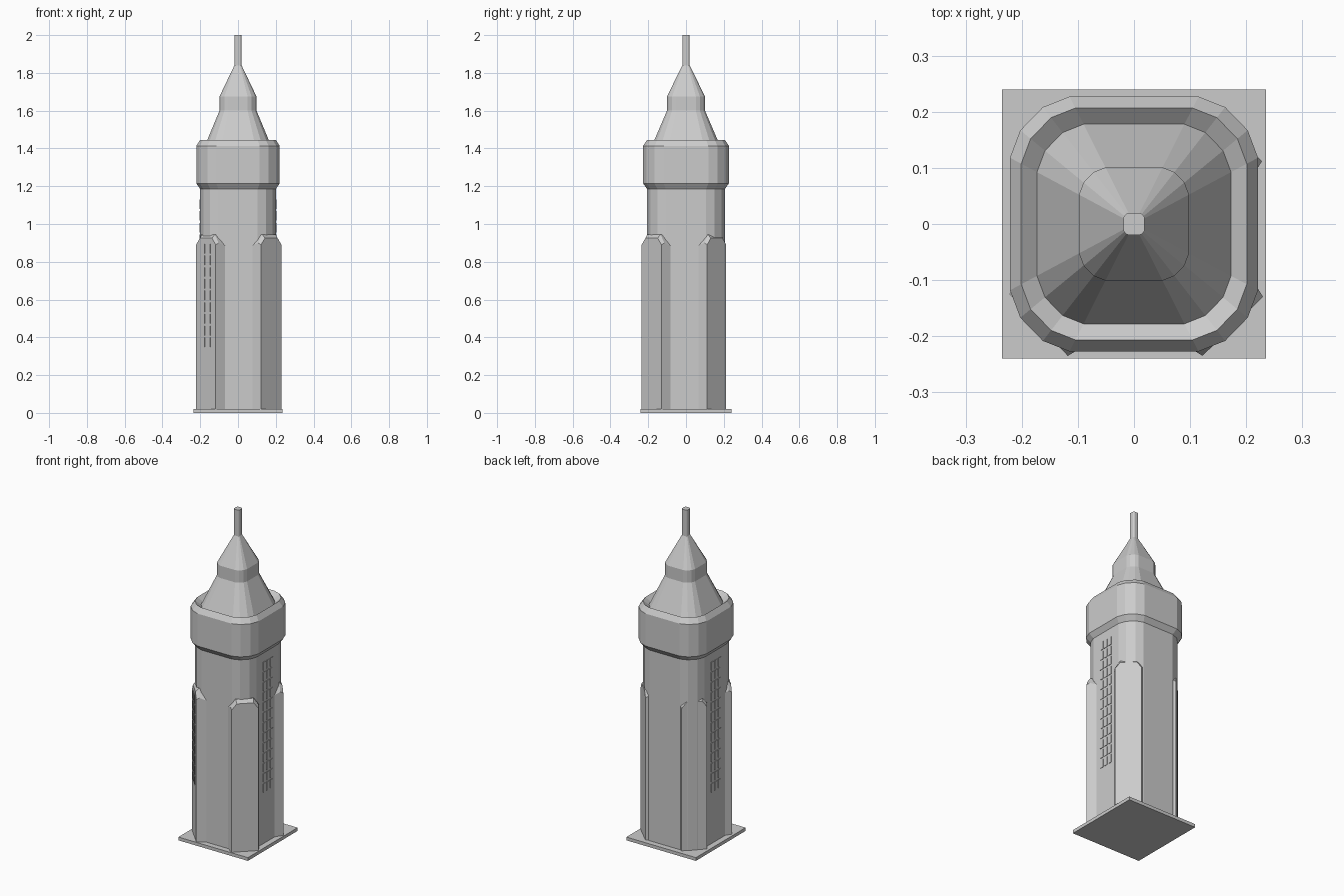
import bpy, bmesh
from mathutils import Vector, Matrix

if "Cube" in bpy.data.objects:
    bpy.data.objects.remove(bpy.data.objects["Cube"])

# One quarter of the chamfered-square section, as fractions of the half width
QUARTER = [(1, .52), (.917, .735), (.735, .917), (.52, 1)]
Y_RATIO = 1.028


def mesh_object(name, bm):
    bmesh.ops.recalc_face_normals(bm, faces=bm.faces[:])
    me = bpy.data.meshes.new(name)
    bm.to_mesh(me)
    bm.free()
    ob = bpy.data.objects.new(name, me)
    bpy.context.collection.objects.link(ob)
    return ob


def skin(bm, loops):
    rings = [[bm.verts.new(p) for p in loop] for loop in loops]
    for a, b in zip(rings, rings[1:]):
        n = len(a)
        for i in range(n):
            bm.faces.new((a[i], a[(i + 1) % n], b[(i + 1) % n], b[i]))
    bm.faces.new(rings[0][::-1])
    bm.faces.new(rings[-1])


def section(r, z):
    pts = []
    for sx, sy, q in ((1, 1, QUARTER), (-1, 1, QUARTER[::-1]),
                      (-1, -1, QUARTER), (1, -1, QUARTER[::-1])):
        pts += [(sx * x * r, sy * y * r * Y_RATIO, z) for x, y in q]
    return pts


def tower_part(name, profile):
    bm = bmesh.new()
    skin(bm, [section(r, z) for r, z in profile])
    return mesh_object(name, bm)


def face_frame(p, q):
    """Matrix with x along p to q, y pointing outward, z up, origin midway."""
    p, q = Vector((*p, 0)), Vector((*q, 0))
    u = (q - p).normalized()
    mid = (p + q) / 2
    out = Vector((-u.y, u.x, 0))
    if out.dot(mid) < 0:
        out = -out
    up = Vector((0, 0, 1))
    m = Matrix((u, out, up)).transposed().to_4x4()
    m.translation = mid
    return m, (q - p).length / 2


def buttress(name, p, q):
    m, w = face_frame(p, q)
    loops = []
    # front face, bevelled rim, then the flared back buried in the shaft
    for depth, flare, shoulder, top in ((0, 0, .89, .925),
                                        (.018, .004, .90, .945),
                                        (.10, .022, .865, .935)):
        h = w + flare
        prof = [(-h, .02), (h, .02), (h, shoulder), (h * .62, top),
                (-h * .62, top), (-h, shoulder)]
        loops.append([m @ Vector((u, -depth, z)) for u, z in prof])
    bm = bmesh.new()
    skin(bm, loops)
    return mesh_object(name, bm)


def windows(name, p, q, cols, rows, z0, pitch_u, pitch_z, size):
    m, _ = face_frame(p, q)
    bm = bmesh.new()
    for c in range(cols):
        for r in range(rows):
            pos = Vector(((c - (cols - 1) / 2) * pitch_u, 0,
                          z0 + (r + .5) * pitch_z))
            mat = m @ Matrix.Translation(pos) @ Matrix.Diagonal(
                (size[0], .006, size[1], 1))
            bmesh.ops.create_cube(bm, size=1, matrix=mat)
    return mesh_object(name, bm)


# Base plate
bm = bmesh.new()
bmesh.ops.create_cube(bm, size=1, matrix=Matrix.Translation((0, 0, .01))
                      @ Matrix.Diagonal((.47, .48, .02, 1)))
mesh_object("base_plate", bm)

# Shaft, crown with sunken rim, spire and mast
tower_part("shaft", [(.2, .02), (.2, 1.185)])
tower_part("crown", [(.2, 1.185), (.221, 1.215), (.221, 1.413),
                     (.201, 1.445), (.173, 1.42)])
tower_part("spire", [(.173, 1.42), (.098, 1.6), (.098, 1.675), (.019, 1.84)])
tower_part("mast", [(.019, 1.84), (.019, 2.0)])

# Corner buttresses
FRONT_LEFT = ((-.222, -.125), (-.118, -.235))
buttress("front_left_buttress", *FRONT_LEFT)
buttress("front_right_buttress", (.122, -.235), (.23, -.13))
buttress("back_right_buttress", (.228, .112), (.125, .213))
buttress("back_left_buttress", (-.12, .213), (-.22, .112))

# Thin window panels on both sides and on the front left buttress
for side, s in (("right", 1), ("left", -1)):
    windows(side + "_windows", (s * .2, -.1), (s * .2, .1),
            3, 13, .33, .034, .062, (.024, .05))
windows("buttress_windows", *FRONT_LEFT, 2, 9, .343, .042, .062, (.03, .05))
